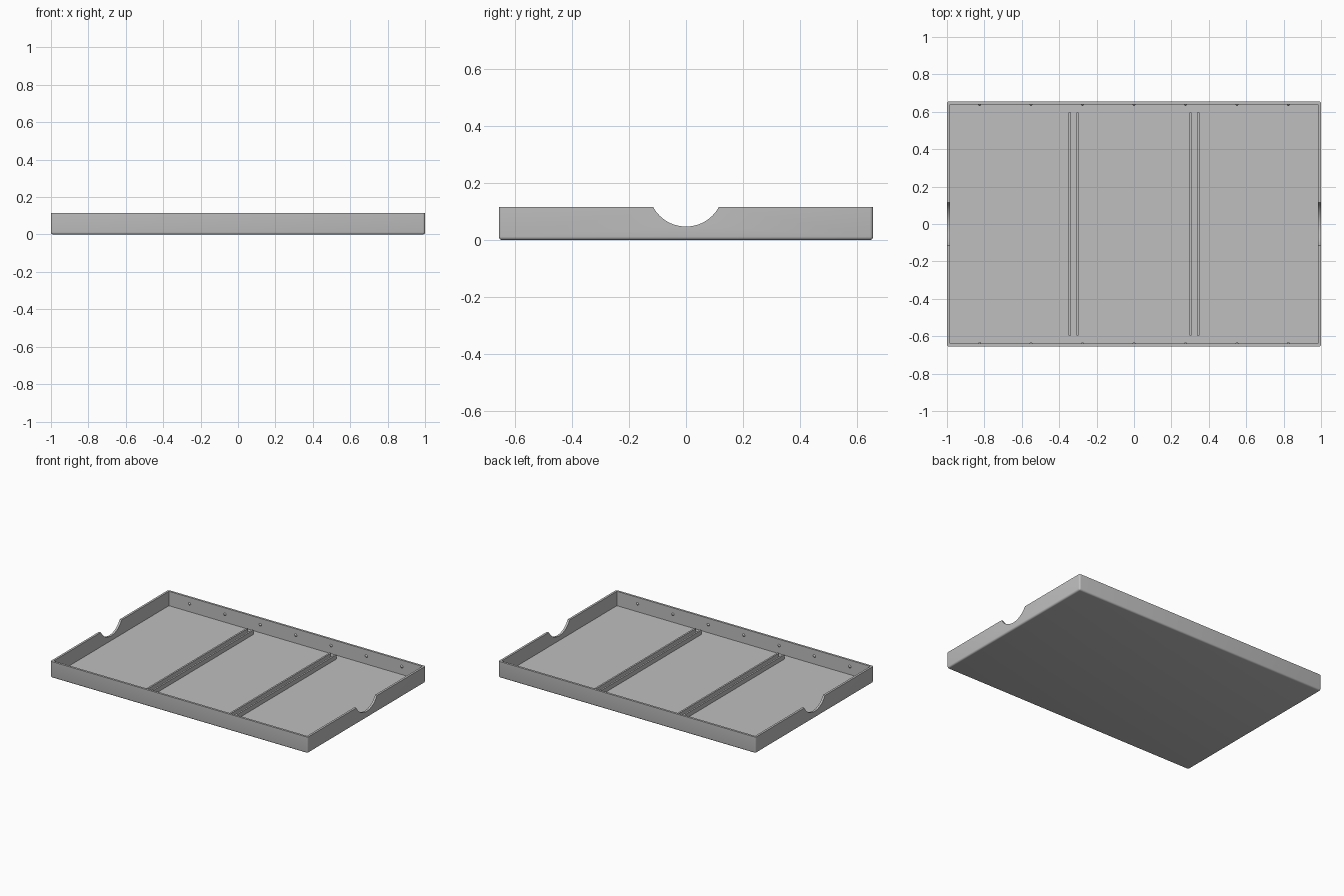
import bpy, bmesh, math
from mathutils import Matrix

cube = bpy.data.objects.get("Cube")
if cube:
    bpy.data.objects.remove(cube, do_unlink=True)

HX, HY, H = 1.0, 0.655, 0.115      # outer half sizes and height
WALL, FLOOR, ROUND = 0.015, 0.014, 0.012

grey = bpy.data.materials.new("grey plastic")
grey.use_nodes = True
GREY = (0.52, 0.52, 0.52, 1)
grey.diffuse_color = GREY
grey.node_tree.nodes["Principled BSDF"].inputs["Base Color"].default_value = GREY


def finish(name, bm):
    mesh = bpy.data.meshes.new(name)
    bmesh.ops.recalc_face_normals(bm, faces=bm.faces)
    bm.to_mesh(mesh)
    bm.free()
    mesh.materials.append(grey)
    obj = bpy.data.objects.new(name, mesh)
    bpy.context.collection.objects.link(obj)
    return obj


def box_mesh(x0, x1, y0, y1, z0, z1):
    bm = bmesh.new()
    place = Matrix.Translation(((x0 + x1) / 2, (y0 + y1) / 2, (z0 + z1) / 2))
    size = Matrix.Diagonal((x1 - x0, y1 - y0, z1 - z0, 1))
    bmesh.ops.create_cube(bm, size=1, matrix=place @ size)
    return bm


def select_only(obj):
    bpy.ops.object.select_all(action='DESELECT')
    obj.select_set(True)
    bpy.context.view_layer.objects.active = obj


def cut(obj, cutter):
    cutter.hide_render = True
    mod = obj.modifiers.new("cut", 'BOOLEAN')
    mod.operation = 'DIFFERENCE'
    mod.solver = 'EXACT'
    mod.object = cutter
    select_only(obj)
    bpy.ops.object.modifier_apply(modifier=mod.name)
    bpy.data.objects.remove(cutter, do_unlink=True)


# Tray body, rounded everywhere except along the top rim
bm = box_mesh(-HX, HX, -HY, HY, 0, H)
edges = [e for e in bm.edges if min(v.co.z for v in e.verts) < H / 2]
bmesh.ops.bevel(bm, geom=edges, offset=ROUND, segments=4, profile=0.5, affect='EDGES')
tray = finish("tray", bm)

# Hollow inside
cut(tray, finish("hollow_cutter", box_mesh(-HX + WALL, HX - WALL, -HY + WALL, HY - WALL, FLOOR, H * 2)))

# Round finger notch through both end walls
bm = bmesh.new()
turn = Matrix.Translation((0, 0, 0.178)) @ Matrix.Rotation(math.pi / 2, 4, 'Y')
bmesh.ops.create_cone(bm, cap_ends=True, segments=64, radius1=0.131, radius2=0.131, depth=3, matrix=turn)
cut(tray, finish("notch_cutter", bm))
select_only(tray)
bpy.ops.object.shade_smooth_by_angle(angle=math.radians(35))

# Two pairs of divider rails on the floor
for side, sign in (("left", 1), ("right", -1)):
    for place, x in (("inner", 0.302), ("outer", 0.344)):
        c = sign * x
        finish(f"{side}_{place}_rail", box_mesh(c - 0.006, c + 0.006, -0.595, 0.595, FLOOR - 0.002, 0.045))

# Small snap studs along the inside of the long walls
for wall, sign in (("back", 1), ("front", -1)):
    for i in range(-3, 4):
        bm = bmesh.new()
        spot = Matrix.Translation((i * 0.275, sign * (HY - WALL - 0.004), 0.07))
        aim = Matrix.Rotation(sign * math.pi / 2, 4, 'X')
        bmesh.ops.create_cone(bm, cap_ends=True, segments=16, radius1=0.011, radius2=0.002,
                              depth=0.01, matrix=spot @ aim)
        stud = finish(f"{wall}_stud_{i + 4}", bm)
        select_only(stud)
        bpy.ops.object.shade_smooth_by_angle(angle=math.radians(35))
